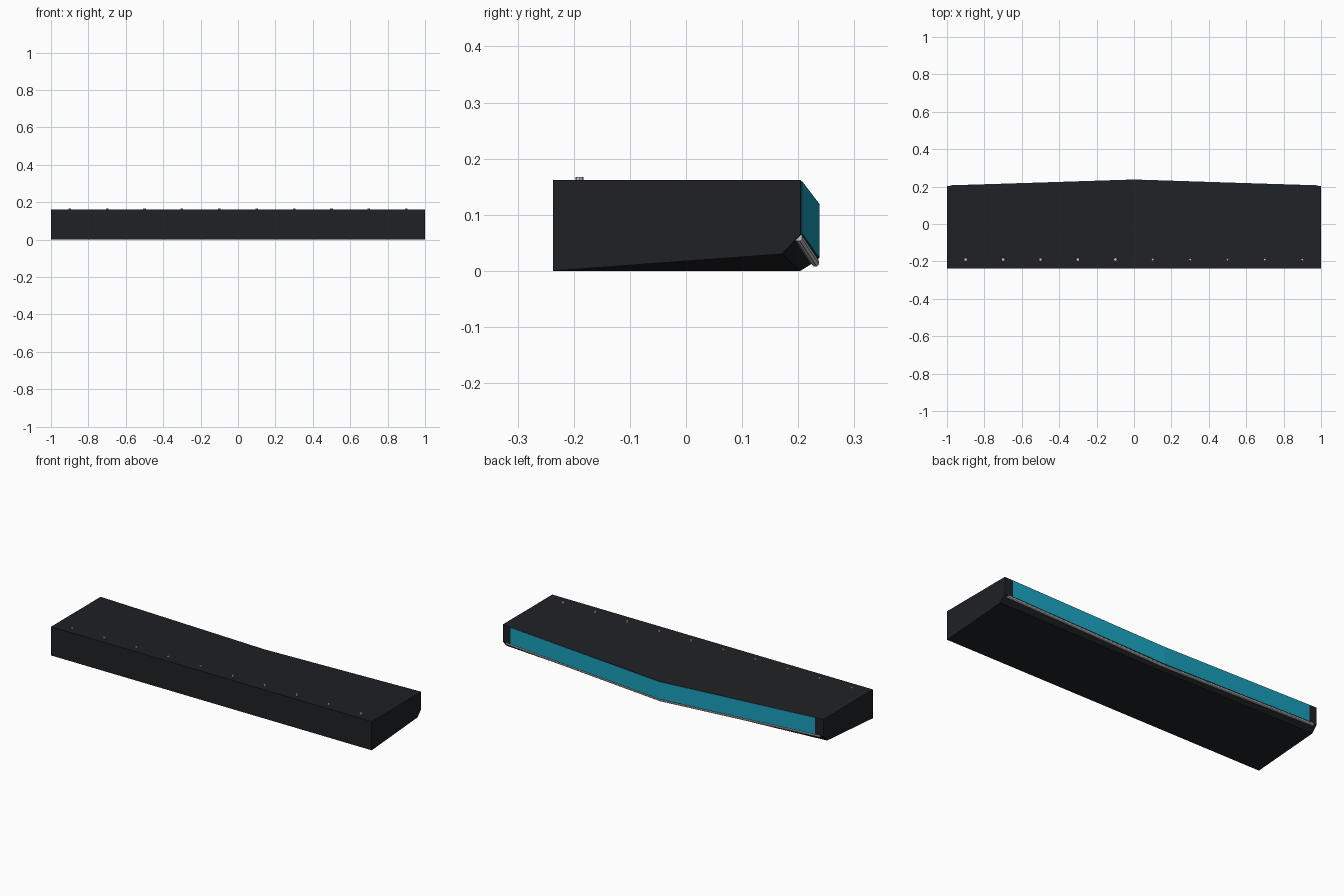
import bpy, bmesh

if "Cube" in bpy.data.objects:
    bpy.data.objects.remove(bpy.data.objects["Cube"])


def material(name, rgb):
    m = bpy.data.materials.new(name)
    m.diffuse_color = (*rgb, 1)
    m.use_nodes = True
    m.node_tree.nodes["Principled BSDF"].inputs["Base Color"].default_value = m.diffuse_color
    return m


def loft(name, sections, mat=None):
    """Skin matching (y, z) profiles placed at successive x positions."""
    bm = bmesh.new()
    rings = [[bm.verts.new((x, y, z)) for y, z in prof] for x, prof in sections]
    n = len(rings[0])
    for a, b in zip(rings, rings[1:]):
        for i in range(n):
            j = (i + 1) % n
            bm.faces.new((a[i], a[j], b[j], b[i]))
    bm.faces.new(rings[0])
    bm.faces.new(rings[-1])
    bmesh.ops.recalc_face_normals(bm, faces=bm.faces)
    me = bpy.data.meshes.new(name)
    bm.to_mesh(me)
    bm.free()
    ob = bpy.data.objects.new(name, me)
    bpy.context.collection.objects.link(ob)
    if mat:
        me.materials.append(mat)
    return ob


black = material("black", (0.014, 0.015, 0.018))
teal = material("teal", (0.01, 0.36, 0.51))

# Main slab: back edge bows outward and sags at the middle
end = [(-.237, 0), (.171, .03), (.204, .065), (.204, .162), (-.237, .162)]
mid = [(-.237, 0), (.204, 0), (.236, .02), (.236, .121), (-.237, .162)]
loft("slab_body", [(-1, end), (0, mid), (1, end)], black)


# Coloured panel along the back face
def panel(y, low, high):
    return [(y - .006, low), (y, low), (y, high), (y - .006, high)]


loft("back_panel", [(-.95, panel(.2075, .066, .159)),
                    (0, panel(.238, .023, .119)),
                    (.95, panel(.2075, .066, .159))], teal)


# Metal rail following the lower back edge
def rail(y, z):
    a, b = .003, .007
    return [(y - a, z - b), (y + a, z - b), (y + b, z - a), (y + b, z + a),
            (y + a, z + b), (y - a, z + b), (y - b, z + a), (y - b, z - a)]


loft("lower_rail", [(-.98, rail(.2, .06)), (0, rail(.23, .015)), (.98, rail(.2, .06))])

# Row of bolts near the front edge
for i in range(10):
    bpy.ops.mesh.primitive_cylinder_add(vertices=8, radius=.007, depth=.01,
                                        location=(-.9 + .2 * i, -.19, .162))
    bpy.context.object.name = f"bolt_{i + 1}"
